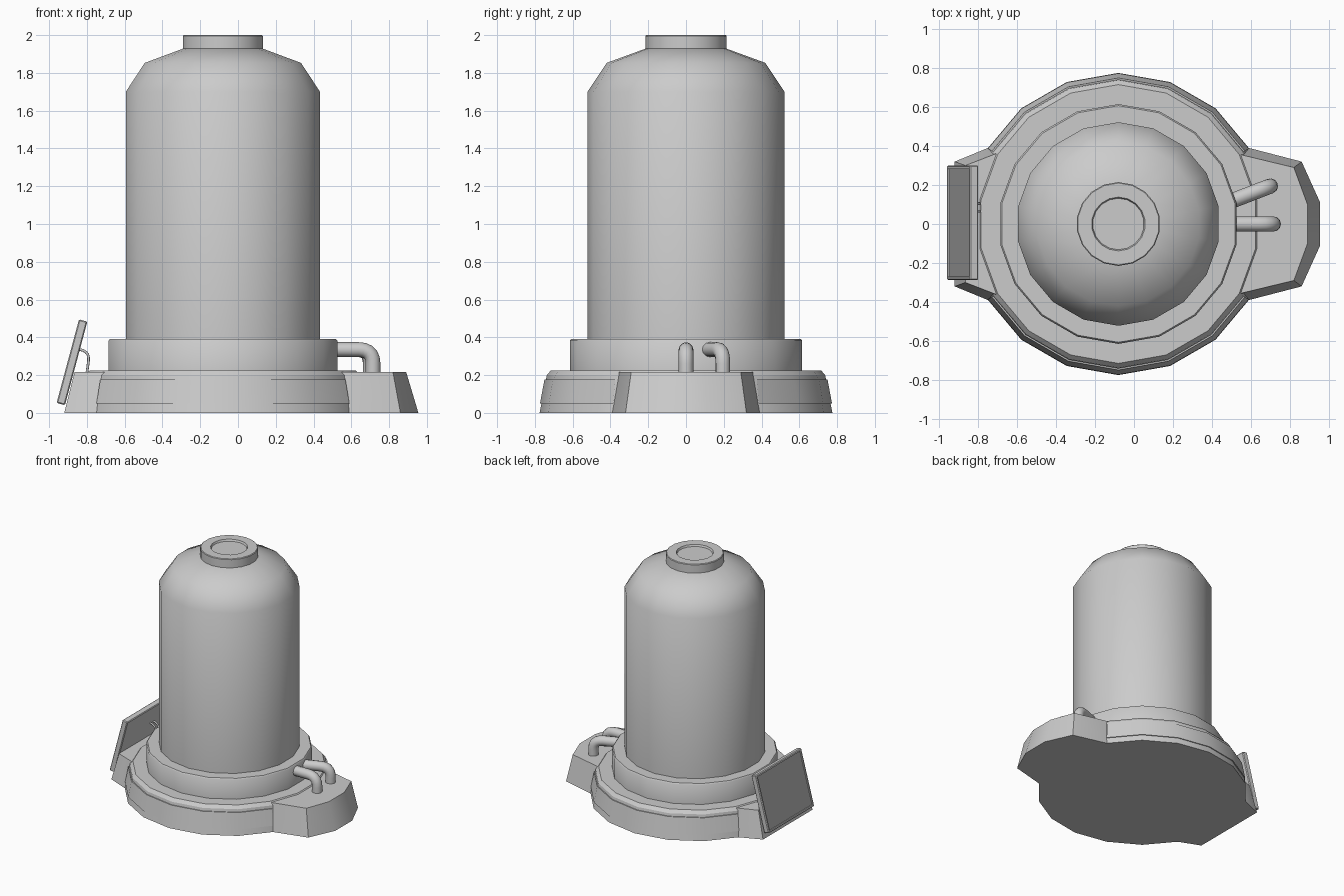
import bpy, bmesh, math
from mathutils import Vector, Matrix

if "Cube" in bpy.data.objects:
    bpy.data.objects.remove(bpy.data.objects["Cube"])

CX, SIDES = -0.08, 18


def material(name, value):
    m = bpy.data.materials.new(name)
    m.use_nodes = True
    m.diffuse_color = (value, value, value, 1)
    m.node_tree.nodes["Principled BSDF"].inputs["Base Color"].default_value = m.diffuse_color
    return m


GREY = material("light_grey", 0.6)
SCREEN = material("screen_grey", 0.4)


def finish(name, bm, mat=GREY, smooth=30):
    bmesh.ops.recalc_face_normals(bm, faces=bm.faces)
    mesh = bpy.data.meshes.new(name)
    bm.to_mesh(mesh)
    bm.free()
    mesh.materials.append(mat)
    ob = bpy.data.objects.new(name, mesh)
    bpy.context.collection.objects.link(ob)
    bpy.ops.object.select_all(action='DESELECT')
    ob.select_set(True)
    bpy.context.view_layer.objects.active = ob
    bpy.ops.object.shade_smooth_by_angle(angle=math.radians(smooth))
    return ob


def ring(bm, r, z, start=10, count=SIDES):
    angles = [math.radians(start + 20 * i) for i in range(count)]
    return [bm.verts.new((CX + r * math.cos(a), r * math.sin(a), z)) for a in angles]


def skin(bm, rows, closed=True):
    for a, b in zip(rows, rows[1:]):
        n = len(a)
        for i in range(n if closed else n - 1):
            j = (i + 1) % n
            bm.faces.new((a[i], a[j], b[j], b[i]))


def lathe(name, profile, smooth=30):
    bm = bmesh.new()
    rows = [ring(bm, r, z) for r, z in profile]
    skin(bm, rows)
    bm.faces.new(rows[0])
    bm.faces.new(rows[-1])
    return finish(name, bm, smooth=smooth)


def loft(name, bottom, top, height):
    """Sloped block between half outlines mirrored across y."""
    bm = bmesh.new()
    rows = []
    for half, z in ((bottom, 0), (top, height)):
        outline = half + [(x, -y) for x, y in reversed(half)]
        rows.append([bm.verts.new((x, y, z)) for x, y in outline])
    skin(bm, rows)
    bm.faces.new(rows[0])
    bm.faces.new(rows[1])
    return finish(name, bm, smooth=45)


def pipe(name, start, corner, end, bend, radius, res=3):
    """Straight tube with one rounded corner."""
    start, corner, end = Vector(start), Vector(corner), Vector(end)
    a = corner + (start - corner).normalized() * bend
    b = corner + (end - corner).normalized() * bend
    path = [start]
    for i in range(6):
        t = i / 5
        path.append(a * (1 - t) ** 2 + corner * 2 * t * (1 - t) + b * t * t)
    path.append(end)
    side = (corner - start).cross(end - corner).normalized()
    bm, rows = bmesh.new(), []
    for i, p in enumerate(path):
        d = (path[min(i + 1, len(path) - 1)] - path[max(i - 1, 0)]).normalized()
        up = d.cross(side)
        rows.append([bm.verts.new(p + radius * (side * math.cos(k * math.pi / 6)
                     + up * math.sin(k * math.pi / 6))) for k in range(12)])
    skin(bm, rows)
    bm.faces.new(rows[0])
    bm.faces.new(rows[-1])
    return finish(name, bm, smooth=45)


# Round base with its two lobes
lathe("base", [(0.775, 0), (0.737, 0.2), (0.715, 0.225)])
loft("pipe_lobe", [(0.3, 0.39), (0.59, 0.39), (0.86, 0.32), (0.955, 0.11)],
     [(0.3, 0.35), (0.55, 0.355), (0.82, 0.29), (0.89, 0.1)], 0.217)
loft("screen_lobe", [(-0.4, 0.39), (-0.75, 0.39), (-0.92, 0.32)],
     [(-0.4, 0.35), (-0.71, 0.36), (-0.865, 0.3)], 0.217)

# Raised curved plates on the front and back of the base
for name, start in (("back_plate", 30), ("front_plate", 210)):
    bm = bmesh.new()
    skin(bm, [ring(bm, r, z, start, 7) for r, z in
              ((0.755, 0.05), (0.773, 0.05), (0.749, 0.178), (0.73, 0.178))], closed=False)
    finish(name, bm)

# Collar, tank and filler cap
lathe("collar", [(0.615, 0.2), (0.615, 0.382), (0.607, 0.392)], 50)
lathe("tank", [(0.522, 0.38), (0.522, 1.7), (0.42, 1.853), (0.21, 1.93)], 50)
lathe("cap", [(0.215, 1.92), (0.215, 1.995), (0.21, 2), (0.138, 2), (0.132, 1.985)])

# Elbow pipes from the collar into the lobe
pipe("straight_pipe", (0.48, 0, 0.335), (0.715, 0, 0.335), (0.715, 0, 0.2), 0.075, 0.039)
pipe("angled_pipe", (0.48, 0.11, 0.335), (0.7, 0.195, 0.335), (0.7, 0.195, 0.2), 0.075, 0.039)

# Tilted display: framed slab with a recessed screen face
bm = bmesh.new()
tilt = Matrix.Translation((-0.879, 0.006, 0.268)) @ Matrix.Rotation(math.radians(15), 4, 'Y')
bmesh.ops.create_cube(bm, size=1, matrix=tilt @ Matrix.Diagonal((0.046, 0.588, 0.458, 1)))
bmesh.ops.bevel(bm, geom=bm.edges[:], offset=0.006, segments=1, affect='EDGES')
bm.normal_update()
front = min(bm.faces, key=lambda f: f.normal.x * f.calc_area())
bmesh.ops.inset_region(bm, faces=[front], thickness=0.016)
bmesh.ops.inset_region(bm, faces=[front], thickness=0.002, depth=-0.007)
front.material_index = 1
display = finish("display", bm)
display.data.materials.append(SCREEN)

# Thin cables behind the display
for i, y in enumerate((0.065, 0.105)):
    pipe(f"cable_{i + 1}", (-0.86, y, 0.34), (-0.785, y, 0.325), (-0.8, y, 0.21), 0.05, 0.007)
